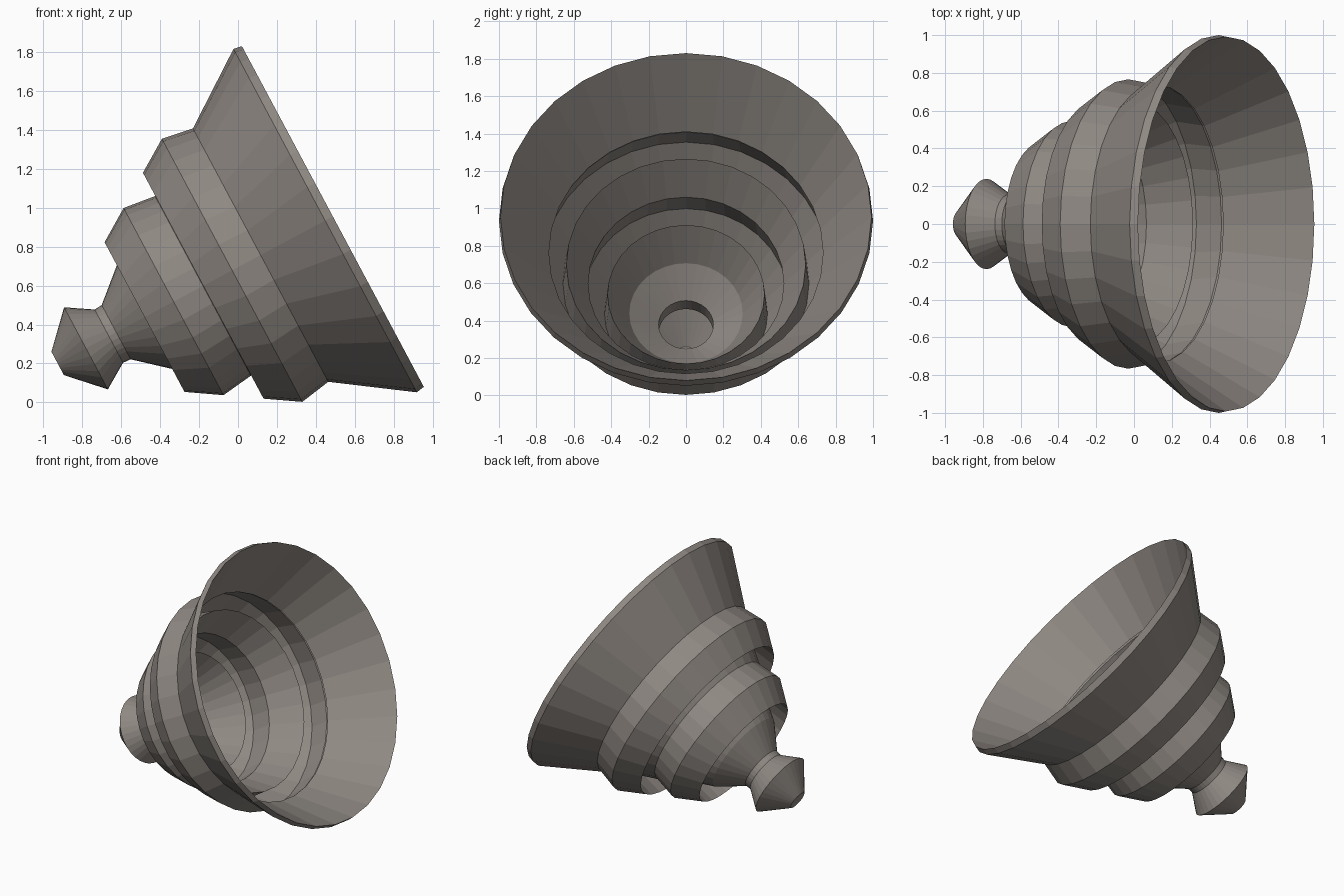
import bpy, bmesh, math
from mathutils import Vector

if "Cube" in bpy.data.objects:
    bpy.data.objects.remove(bpy.data.objects["Cube"])

SIDES = 32
TILT = math.radians(28.1)
AXIS = Vector((math.cos(TILT), 0, math.sin(TILT)))
UP = Vector((-math.sin(TILT), 0, math.cos(TILT)))
SIDE = Vector((0, 1, 0))
MOUTH = Vector((0.4875, 0, 0.955))   # centre of the open mouth

metal = bpy.data.materials.new("dark_metal")
metal.diffuse_color = (0.275, 0.248, 0.226, 1)
metal.use_nodes = True
metal.node_tree.nodes["Principled BSDF"].inputs["Base Color"].default_value = metal.diffuse_color


def lathe(name, profile, cap_end=False):
    """Spin (distance along axis, radius) points around the tilted axis."""
    bm = bmesh.new()
    rings = []
    for s, r in profile:
        ring = []
        for i in range(SIDES):
            a = 2 * math.pi * i / SIDES
            ring.append(bm.verts.new(MOUTH + AXIS * s + (UP * math.cos(a) + SIDE * math.sin(a)) * r))
        rings.append(ring)
    for a, b in zip(rings, rings[1:]):
        for i in range(SIDES):
            j = (i + 1) % SIDES
            bm.faces.new((a[i], b[i], b[j], a[j]))
    if cap_end:
        bm.faces.new(rings[-1])
    bmesh.ops.recalc_face_normals(bm, faces=bm.faces)
    mesh = bpy.data.meshes.new(name)
    bm.to_mesh(mesh)
    bm.free()
    mesh.materials.append(metal)
    obj = bpy.data.objects.new(name, mesh)
    bpy.context.collection.objects.link(obj)
    return obj


# Large front bell: inner wall, lip, outer wall, skirt folded back to the middle bell
lathe("front_bell", [(-0.408, 0.733), (0, 0.992), (-0.045, 1.0), (-0.421, 0.738),
                     (-0.587, 0.766), (-0.755, 0.658), (-0.54, 0.64)])

# Middle bell, its skirt folded back to the rear cone
lathe("middle_bell", [(-0.54, 0.64), (-0.757, 0.523), (-0.928, 0.545), (-1.097, 0.436), (-0.88, 0.42)])

# Rear cone, neck and end knob
lathe("rear_cone_and_knob", [(-0.88, 0.42), (-1.095, 0.304), (-1.262, 0.158), (-1.305, 0.155),
                             (-1.438, 0.239), (-1.603, 0.068)], cap_end=True)

# Narrow tube inside the neck
lathe("neck_lining", [(-1.095, 0.302), (-1.225, 0.146), (-1.32, 0.146)])
